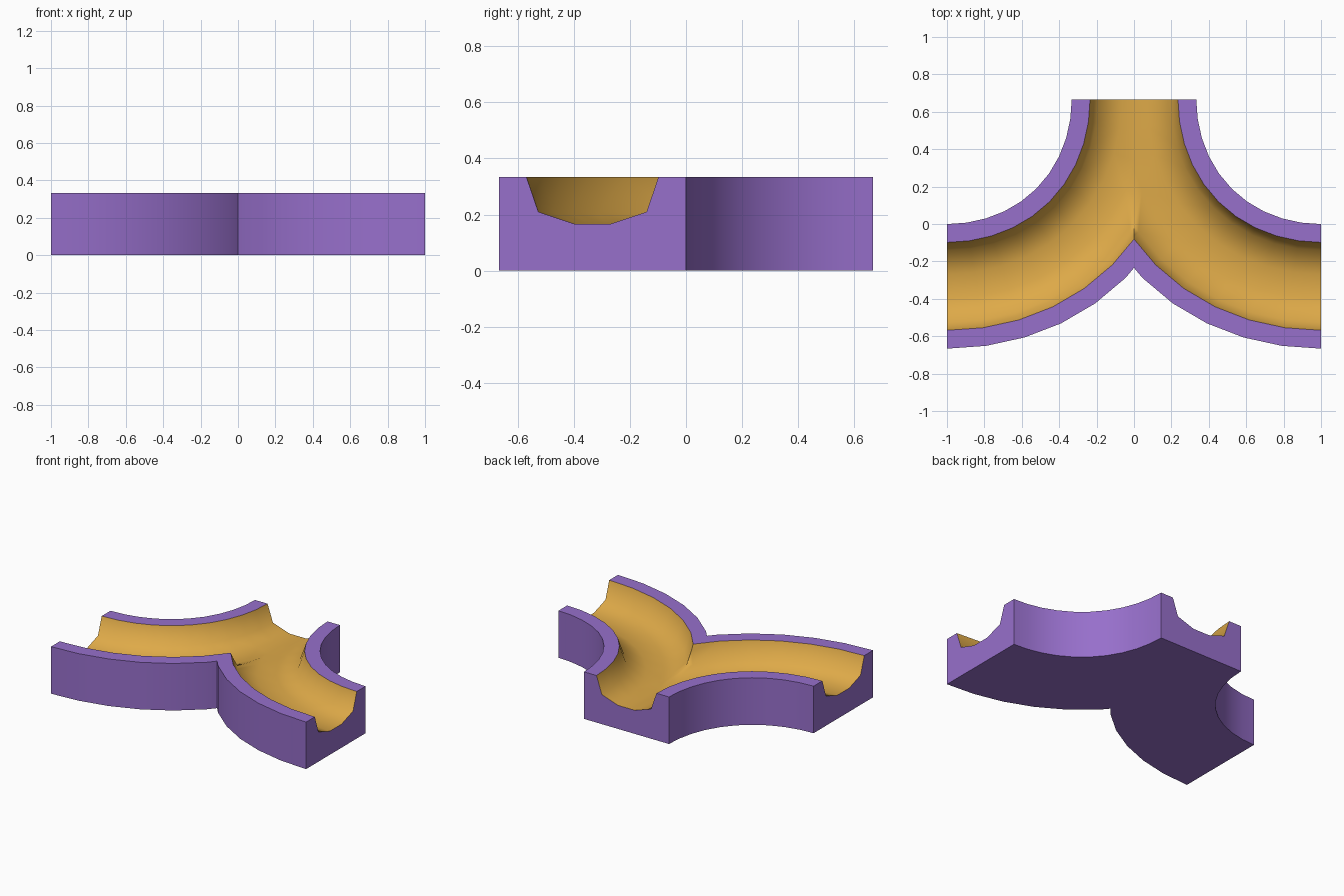
import bpy, bmesh, math

if "Cube" in bpy.data.objects:
    bpy.data.objects.remove(bpy.data.objects["Cube"])

H = 1 / 3
CX, CY = 1.0, 2 / 3          # centre of the right-hand bend
STEPS = 10
# cross-section: (radius from bend centre, height)
PROFILE = [(0.667, 0), (0.667, H), (0.765, H), (0.807, 0.21), (0.935, 0.167),
           (1.065, 0.167), (1.193, 0.21), (1.235, H), (1.333, H), (1.333, 0)]
GROOVE = range(2, 7)         # profile segments forming the channel


def material(name, rgb):
    m = bpy.data.materials.new(name)
    m.diffuse_color = (*rgb, 1)
    m.use_nodes = True
    m.node_tree.nodes["Principled BSDF"].inputs["Base Color"].default_value = m.diffuse_color
    return m


bm = bmesh.new()

# sweep the cross-section round a quarter bend
rings = []
for i in range(STEPS + 1):
    a = math.pi / 2 * i / STEPS
    bulge = 1 + 0.013 * math.sin(2 * a) ** 2
    rings.append([bm.verts.new((CX - r * bulge * math.sin(a),
                                CY - r * bulge * math.cos(a), z))
                  for r, z in PROFILE])
n = len(PROFILE)
for r0, r1 in zip(rings, rings[1:]):
    for j in range(n):
        k = (j + 1) % n
        f = bm.faces.new((r0[j], r0[k], r1[k], r1[j]))
        f.material_index = 1 if j in GROOVE else 0
        f.smooth = True
bm.faces.new(rings[0][::-1])
bm.faces.new(rings[-1])
bmesh.ops.recalc_face_normals(bm, faces=bm.faces[:])

# keep the right half and mirror it to form the junction
bmesh.ops.bisect_plane(bm, geom=bm.verts[:] + bm.edges[:] + bm.faces[:], dist=1e-5,
                       plane_co=(0, 0, 0), plane_no=(-1, 0, 0), clear_outer=True)
dup = bmesh.ops.duplicate(bm, geom=bm.verts[:] + bm.edges[:] + bm.faces[:])["geom"]
for v in dup:
    if isinstance(v, bmesh.types.BMVert):
        v.co.x = -v.co.x
bmesh.ops.reverse_faces(bm, faces=[f for f in dup if isinstance(f, bmesh.types.BMFace)])
bmesh.ops.remove_doubles(bm, verts=bm.verts[:], dist=1e-4)
bmesh.ops.recalc_face_normals(bm, faces=bm.faces[:])

mesh = bpy.data.meshes.new("track_junction")
bm.to_mesh(mesh)
bm.free()
mesh.materials.append(material("purple body", (0.31, 0.16, 0.60)))
mesh.materials.append(material("golden channel", (0.73, 0.40, 0.065)))
obj = bpy.data.objects.new("track_junction", mesh)
bpy.context.collection.objects.link(obj)
bpy.context.view_layer.objects.active = obj
obj.select_set(True)
bpy.ops.object.shade_smooth_by_angle(angle=math.radians(60))
